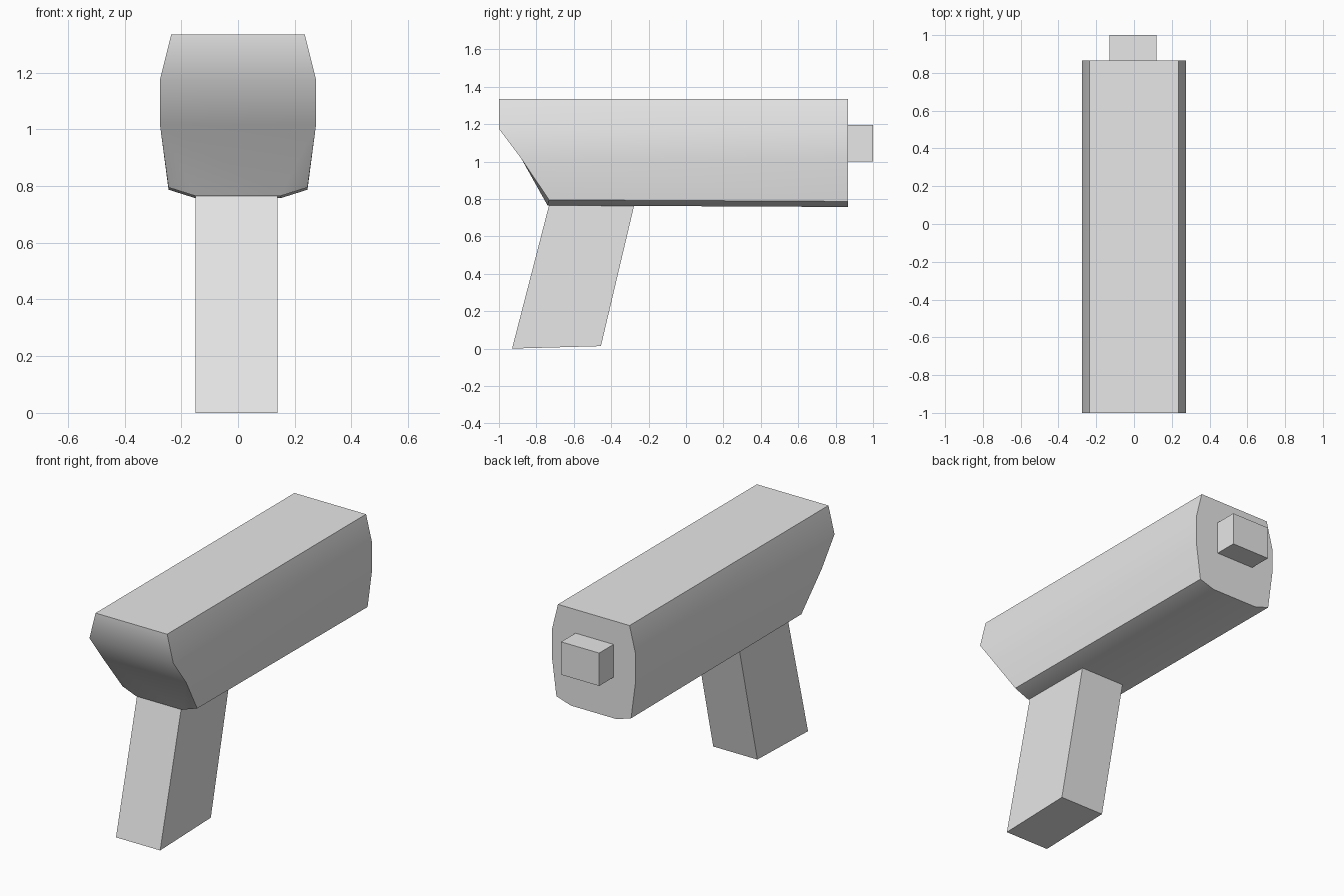
import bpy
import bmesh
import math

if "Cube" in bpy.data.objects:
    bpy.data.objects.remove(bpy.data.objects["Cube"], do_unlink=True)

GREY = (0.8, 0.8, 0.8, 1)
grey = bpy.data.materials.new("light grey")
grey.use_nodes = True
grey.diffuse_color = GREY
grey.node_tree.nodes["Principled BSDF"].inputs["Base Color"].default_value = GREY


def finish(name, bm, smooth_angle=None):
    """Turn a bmesh into a named grey object."""
    bmesh.ops.recalc_face_normals(bm, faces=bm.faces)
    mesh = bpy.data.meshes.new(name)
    bm.to_mesh(mesh)
    bm.free()
    mesh.materials.append(grey)
    obj = bpy.data.objects.new(name, mesh)
    bpy.context.collection.objects.link(obj)
    if smooth_angle:
        bpy.ops.object.select_all(action='DESELECT')
        obj.select_set(True)
        bpy.context.view_layer.objects.active = obj
        bpy.ops.object.shade_smooth_by_angle(angle=math.radians(smooth_angle))
    return obj


def side_prism(name, profile, x0, x1):
    """Extrude a (y, z) outline across x."""
    bm = bmesh.new()
    face = bm.faces.new([bm.verts.new((x0, y, z)) for y, z in profile])
    moved = bmesh.ops.extrude_face_region(bm, geom=[face])["geom"]
    bmesh.ops.translate(bm, vec=(x1 - x0, 0, 0),
                        verts=[v for v in moved if isinstance(v, bmesh.types.BMVert)])
    return finish(name, bm)


# Main body: half width, front y, front z and back z of each row, top to bottom
ROWS = [(0.235, -1.0, 1.335, 1.335),
        (0.275, -1.0, 1.175, 1.175),
        (0.275, -0.88, 1.015, 1.015),
        (0.245, -0.732, 0.795, 0.787),
        (0.15, -0.74, 0.765, 0.757)]
BACK = 0.865

bm = bmesh.new()
front, back = {}, {}
for side in (-1, 1):
    front[side] = [bm.verts.new((side * w, y, zf)) for w, y, zf, zb in ROWS]
    back[side] = [bm.verts.new((side * w, BACK, zb)) for w, y, zf, zb in ROWS]
    # Side walls, bottom chamfer and front corner
    for i in range(len(ROWS) - 1):
        bm.faces.new((front[side][i], front[side][i + 1],
                      back[side][i + 1], back[side][i]))
    bm.faces.new(front[side][2:])

# Top, underside and the sloping nose
for i in (0, 4):
    bm.faces.new((front[-1][i], front[1][i], back[1][i], back[-1][i]))
for i, j in ((0, 1), (1, 2), (2, 4)):
    bm.faces.new((front[-1][i], front[1][i], front[1][j], front[-1][j]))
bm.faces.new(back[-1] + back[1][::-1])
finish("body", bm, 40)

# Slanted grip
side_prism("grip", [(-0.93, 0.0), (-0.455, 0.013), (-0.275, 0.775), (-0.73, 0.775)],
           -0.15, 0.14)

# Plug on the back
side_prism("back_plug", [(0.855, 1.0), (1.0, 1.0), (1.0, 1.195), (0.855, 1.195)],
           -0.13, 0.12)
